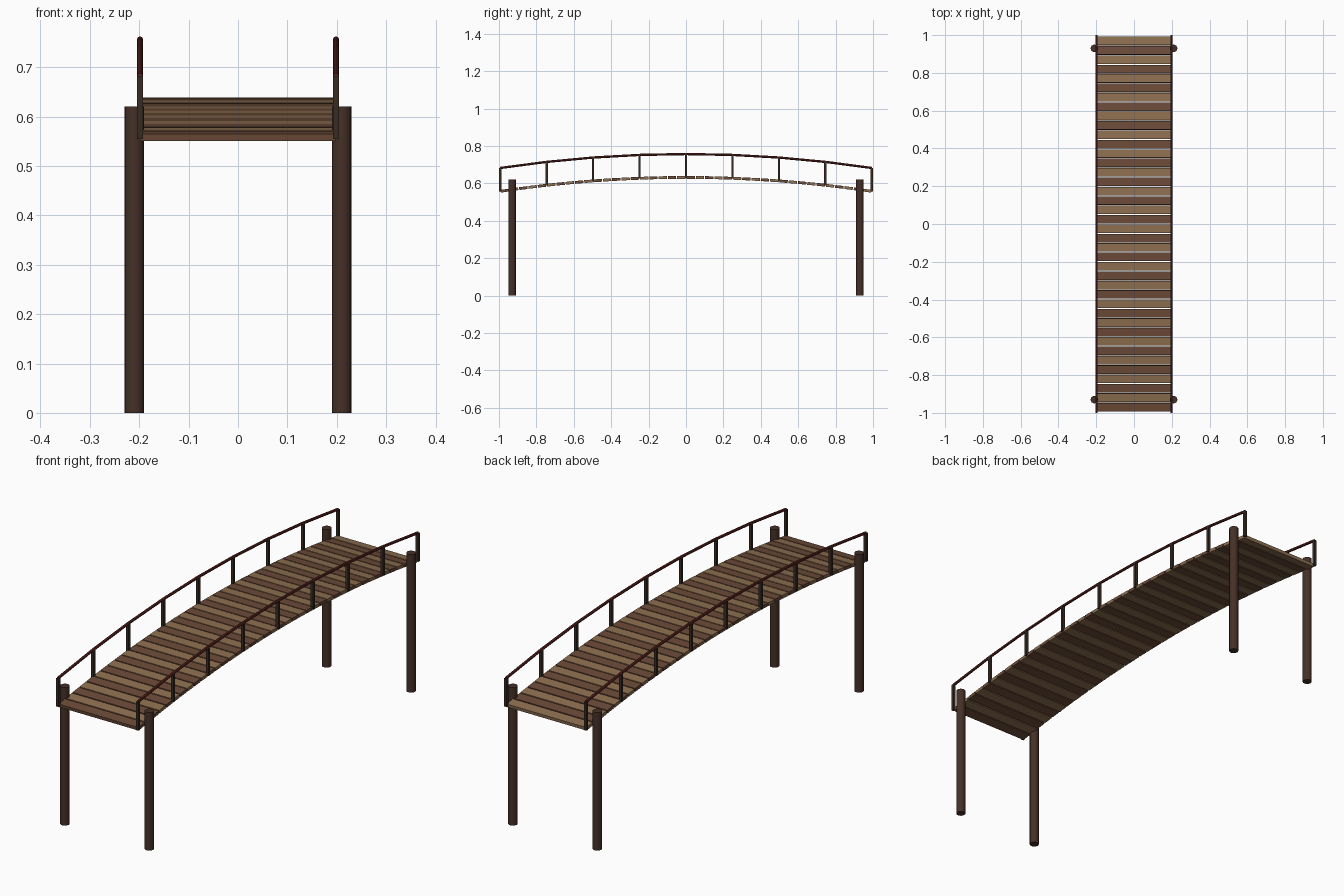
import bpy, math
from mathutils import Vector

if "Cube" in bpy.data.objects:
    bpy.data.objects.remove(bpy.data.objects["Cube"])

END = 0.9937      # half length of the deck
BASE, RISE = 0.557, 0.0745


def deck_z(y):
    return BASE + RISE * (1 - (y / END) ** 2)


def material(name, rgb):
    m = bpy.data.materials.new(name)
    m.diffuse_color = (*rgb, 1)
    m.use_nodes = True
    m.node_tree.nodes["Principled BSDF"].inputs["Base Color"].default_value = m.diffuse_color
    return m


LIGHT = material("light_wood", (0.27, 0.16, 0.08))
DARK = material("brown_wood", (0.15, 0.07, 0.04))
PILLAR = material("pillar_wood", (0.06, 0.03, 0.02))
POST = material("post_wood", (0.04, 0.025, 0.018))
RAIL = material("red_rail", (0.12, 0.02, 0.015))


def box(name, loc, size, mat, tilt=0):
    bpy.ops.mesh.primitive_cube_add(size=1, location=loc, rotation=(tilt, 0, 0))
    o = bpy.context.object
    o.name = name
    o.scale = size
    o.data.materials.append(mat)


def rod(name, a, b, radius, mat, sides):
    a, b = Vector(a), Vector(b)
    d = b - a
    bpy.ops.mesh.primitive_cylinder_add(vertices=sides, radius=radius, depth=d.length,
                                        location=(a + b) / 2)
    o = bpy.context.object
    o.name = name
    o.rotation_euler = d.to_track_quat('Z', 'Y').to_euler()
    o.data.materials.append(mat)
    bpy.ops.object.shade_smooth_by_angle(angle=math.radians(35))


# Deck planks, alternating wood, tilted along the arch
N = 40
pitch = 2 * END / N
for i in range(N):
    y = -END + (i + 0.5) * pitch
    tilt = math.atan(-2 * RISE * y / END ** 2)
    box(f"plank_{i + 1}", (0, y, deck_z(y)), (0.397, 0.0447, 0.0149),
        LIGHT if i % 2 else DARK, tilt)

HEIGHT = 0.125
ys = [-END + 2 * END * i / 8 for i in range(9)]
for side, s in (("left", -1), ("right", 1)):
    x = s * 0.1985
    # Railing posts
    for i, y in enumerate(ys):
        box(f"{side}_rail_post_{i + 1}", (x, y, deck_z(y) + HEIGHT / 2 - 0.001),
            (0.0126, 0.0126, HEIGHT + 0.002), POST)
    # Handrail segments between posts
    for i, (a, b) in enumerate(zip(ys, ys[1:])):
        rod(f"{side}_handrail_{i + 1}", (x, a, deck_z(a) + HEIGHT),
            (x, b, deck_z(b) + HEIGHT), 0.0062, RAIL, 8)
    # Support pillars
    for end, e in (("front", -1), ("back", 1)):
        rod(f"{end}_{side}_pillar", (s * 0.21, e * 0.93, 0), (s * 0.21, e * 0.93, 0.62),
            0.0199, PILLAR, 16)
